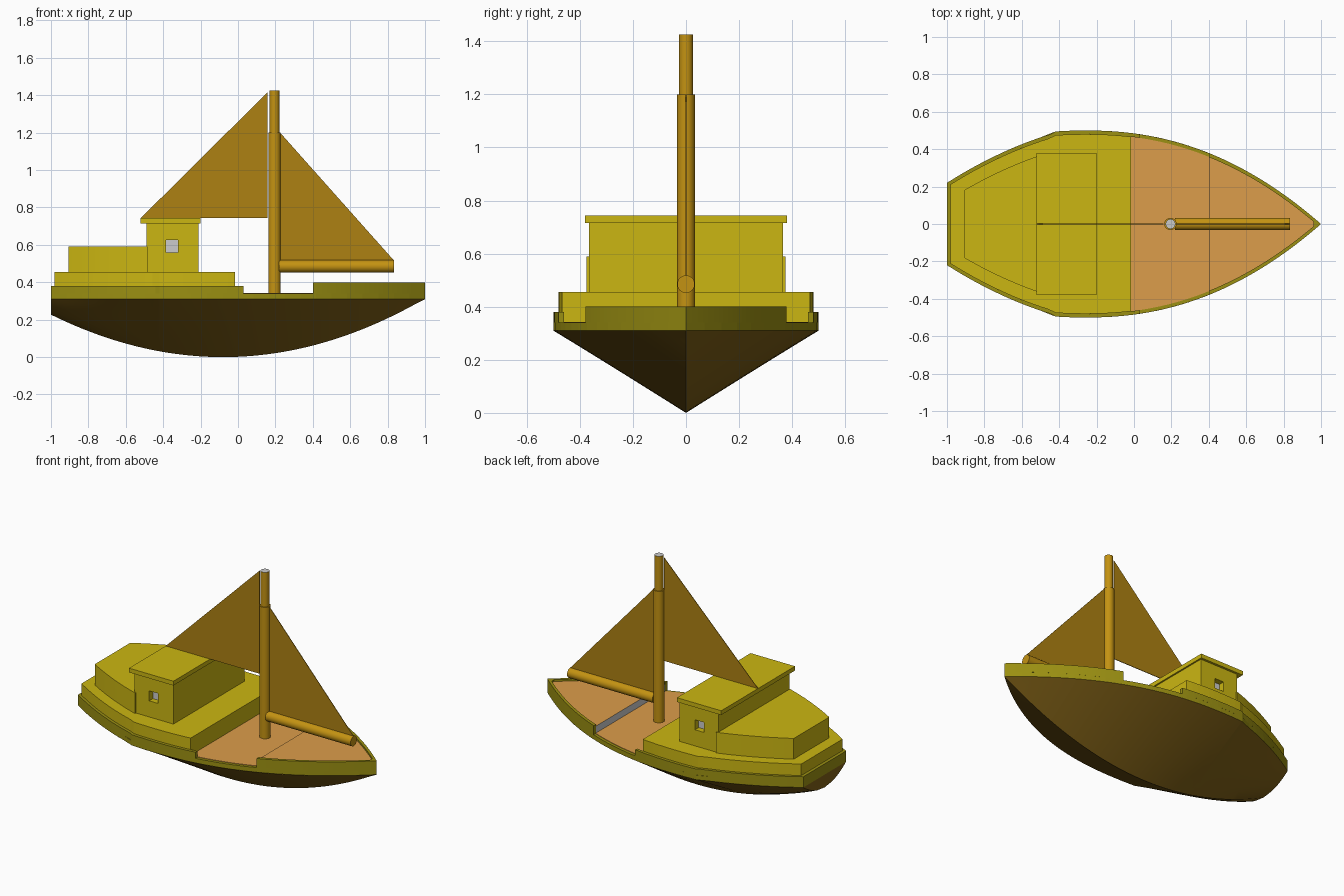
import bpy, bmesh, math

if "Cube" in bpy.data.objects:
    bpy.data.objects.remove(bpy.data.objects["Cube"])


def material(name, rgb):
    m = bpy.data.materials.new(name)
    m.diffuse_color = (*rgb, 1)
    m.use_nodes = True
    m.node_tree.nodes["Principled BSDF"].inputs["Base Color"].default_value = m.diffuse_color
    return m


YELLOW = material("yellow_paint", (0.60, 0.47, 0.006))
OLIVE = material("rim_olive", (0.33, 0.28, 0.006))
WOOD = material("spar_wood", (0.55, 0.29, 0.006))
SAIL = material("sail_brown", (0.42, 0.22, 0.006))
BOTTOM = material("hull_brown", (0.21, 0.115, 0.008))
DECK = material("deck_orange", (0.72, 0.34, 0.07))


def finish(name, bm, mat, smooth=False):
    bmesh.ops.remove_doubles(bm, verts=bm.verts, dist=1e-5)
    bmesh.ops.recalc_face_normals(bm, faces=bm.faces)
    me = bpy.data.meshes.new(name)
    bm.to_mesh(me)
    bm.free()
    ob = bpy.data.objects.new(name, me)
    bpy.context.collection.objects.link(ob)
    if mat:
        me.materials.append(mat)
    if smooth:
        bpy.ops.object.select_all(action='DESELECT')
        ob.select_set(True)
        bpy.context.view_layer.objects.active = ob
        bpy.ops.object.shade_smooth_by_angle(angle=math.radians(30))
    return ob


def prism(name, pts, z0, z1, mat):
    bm = bmesh.new()
    face = bm.faces.new([bm.verts.new((x, y, z0)) for x, y in pts])
    new = bmesh.ops.extrude_face_region(bm, geom=[face])["geom"]
    for v in new:
        if isinstance(v, bmesh.types.BMVert):
            v.co.z = z1
    # keep a bottom face
    return finish(name, bm, mat)


def box(name, x0, x1, y0, y1, z0, z1, mat):
    return prism(name, [(x0, y0), (x1, y0), (x1, y1), (x0, y1)], z0, z1, mat)


def half_width(x):
    if x < -0.42:
        t = (x + 1) / 0.58
        return 0.22 + 0.268 * t + 0.1 * t * (1 - t)
    return 0.5 * max(0, 1 - (abs(x + 0.26) / 1.26) ** 2.2)


def side(x0, x1, inset=0.0, n=24):
    xs = [x0 + (x1 - x0) * i / n for i in range(n + 1)]
    if x0 < -0.42 < x1:
        xs = sorted(set(xs + [-0.42]))
    return [(x, max(half_width(x) - inset, 0.0)) for x in xs]


def loop(x0, x1, inset=0.0):
    s = side(x0, x1, inset)
    back = [(x, -y) for x, y in reversed(s) if y > 1e-6]
    return s + back


# Hull: lofted V sections, rounding towards the transom
bm = bmesh.new()
rows = []
for x, w in side(-1, 1, n=48):
    keel = min(0.268 * (x + 0.08) ** 2, 0.309)
    p = 1 - 0.5 * max(0, (-0.4 - x) / 0.6) ** 1.5
    half = [(w * (i / 8) ** p, keel + (0.31 - keel) * i / 8) for i in range(9)]
    sec = [(-y, z) for y, z in reversed(half[1:])] + half
    rows.append([bm.verts.new((x, y, z)) for y, z in sec])
for a, b in zip(rows, rows[1:]):
    for i in range(len(a) - 1):
        bm.faces.new((a[i], a[i + 1], b[i + 1], b[i]))
bm.faces.new(rows[0])
finish("hull", bm, BOTTOM, True)

# Rim band with raised stern and bow bulwarks
prism("rim_band", loop(-1, 1), 0.31, 0.34, OLIVE)


def bulwark(name, outer, inner, z1):
    # outer and inner run along one side; the mirrored return closes the U
    o = outer + [(x, -y) for x, y in reversed(outer) if y > 1e-6]
    i = inner + [(x, -y) for x, y in reversed(inner) if y > 1e-6]
    prism(name, o + i[::-1], 0.34, z1, OLIVE)


bulwark("stern_bulwark", side(-1, 0.03)[::-1], side(-0.98, 0.03, 0.02)[::-1], 0.38)
bulwark("bow_bulwark", side(0.4, 1), side(0.4, 0.96, 0.022), 0.40)

# Decks; the step up to the foredeck is bare grey
prism("main_deck", loop(-0.03, 0.4, 0.02), 0.335, 0.343, DECK)
fore = prism("foredeck", loop(0.4, 0.965, 0.02), 0.335, 0.388, DECK)
fore.data.materials.append(None)
for f in fore.data.polygons:
    if f.normal.x < -0.9:
        f.material_index = 1

# Stern superstructure
prism("aft_deck", loop(-0.98, -0.015, 0.02), 0.335, 0.455, YELLOW)
prism("aft_trunk", loop(-0.905, -0.48, 0.095), 0.45, 0.59, YELLOW)
cabin = box("cabin", -0.49, -0.21, -0.365, 0.365, 0.45, 0.72, YELLOW)
box("cabin_roof", -0.52, -0.2, -0.38, 0.38, 0.715, 0.743, YELLOW)

# Square side windows, recessed
for s, label in ((-1, "front"), (1, "back")):
    y0, y1 = sorted((s * 0.325, s * 0.42))
    cut = box(label + "_window_cutter", -0.385, -0.32, y0, y1, 0.56, 0.625, None)
    cut.hide_render = True
    cut.hide_viewport = True
    mod = cabin.modifiers.new(label + "_window", 'BOOLEAN')
    mod.object = cut
    mod.solver = 'EXACT'
    y0, y1 = sorted((s * 0.32, s * 0.327))
    box(label + "_window_pane", -0.385, -0.32, y0, y1, 0.56, 0.625, None)


# Mast and boom
def spar(name, r, length, loc, rot=(0, 0, 0)):
    bpy.ops.mesh.primitive_cylinder_add(vertices=32, radius=r, depth=length,
                                        location=loc, rotation=rot)
    ob = bpy.context.object
    ob.name = name
    ob.data.materials.append(WOOD)
    bpy.ops.object.shade_smooth_by_angle(angle=math.radians(30))
    return ob


spar("lower_mast", 0.033, 0.86, (0.195, 0, 0.77))
top = spar("upper_mast", 0.026, 0.23, (0.195, 0, 1.31))
top.data.materials.append(None)
for f in top.data.polygons:
    if f.normal.z > 0.9:
        f.material_index = 1
spar("boom", 0.033, 0.615, (0.5275, 0, 0.485), (0, math.pi / 2, 0))


# Thin triangular sails
def sail(name, pts):
    bm = bmesh.new()
    a, b = ([bm.verts.new((x, y, z)) for x, z in pts] for y in (-0.002, 0.002))
    bm.faces.new(a)
    bm.faces.new(b[::-1])
    for i in range(3):
        j = (i + 1) % 3
        bm.faces.new((a[i], a[j], b[j], b[i]))
    finish(name, bm, SAIL)


sail("fore_sail", [(0.225, 1.2), (0.225, 0.515), (0.835, 0.515)])
sail("aft_sail", [(0.157, 1.415), (0.157, 0.743), (-0.52, 0.743)])
